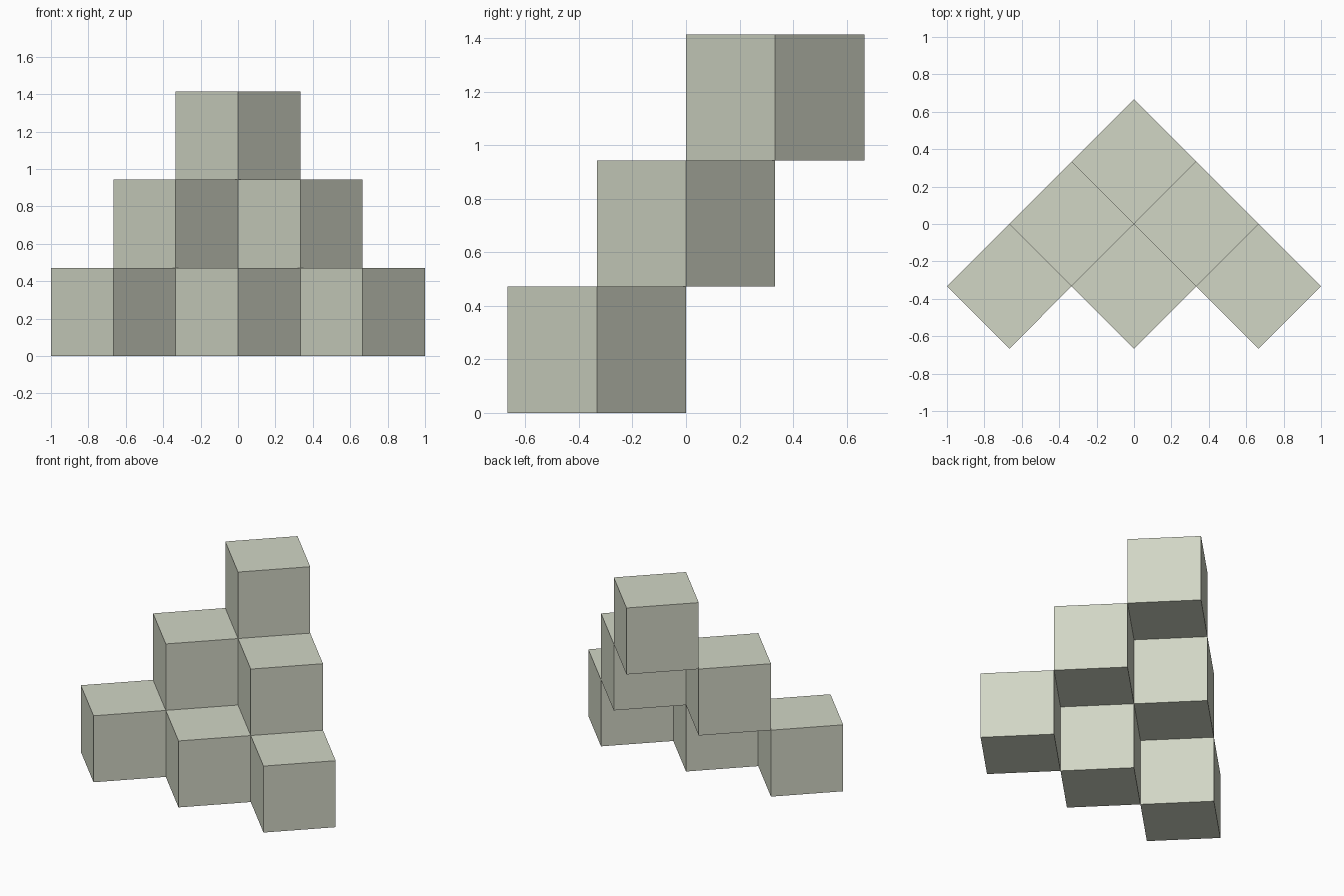
import bpy
import math

if "Cube" in bpy.data.objects:
    bpy.data.objects.remove(bpy.data.objects["Cube"])

HALF_DIAGONAL = 1 / 3
SIDE = HALF_DIAGONAL * math.sqrt(2)

stone = bpy.data.materials.new("pale_grey_green")
stone.diffuse_color = (0.64, 0.67, 0.56, 1)
stone.use_nodes = True
stone.node_tree.nodes["Principled BSDF"].inputs["Base Color"].default_value = stone.diffuse_color


def add_cube(name, x, y, tier):
    """Cube turned 45 degrees so that one vertical edge faces the front."""
    bpy.ops.mesh.primitive_cube_add(
        size=SIDE,
        location=(x, y, (tier + 0.5) * SIDE),
        rotation=(0, 0, math.pi / 4),
    )
    cube = bpy.context.object
    cube.name = name
    cube.data.materials.append(stone)


# Three tiers of 3, 2 and 1 cubes, each stepping back by half a diagonal
for tier in range(3):
    count = 3 - tier
    for i in range(count):
        x = (2 * i - (count - 1)) * HALF_DIAGONAL
        y = (tier - 1) * HALF_DIAGONAL
        add_cube(f"tier_{tier + 1}_cube_{i + 1}", x, y, tier)
